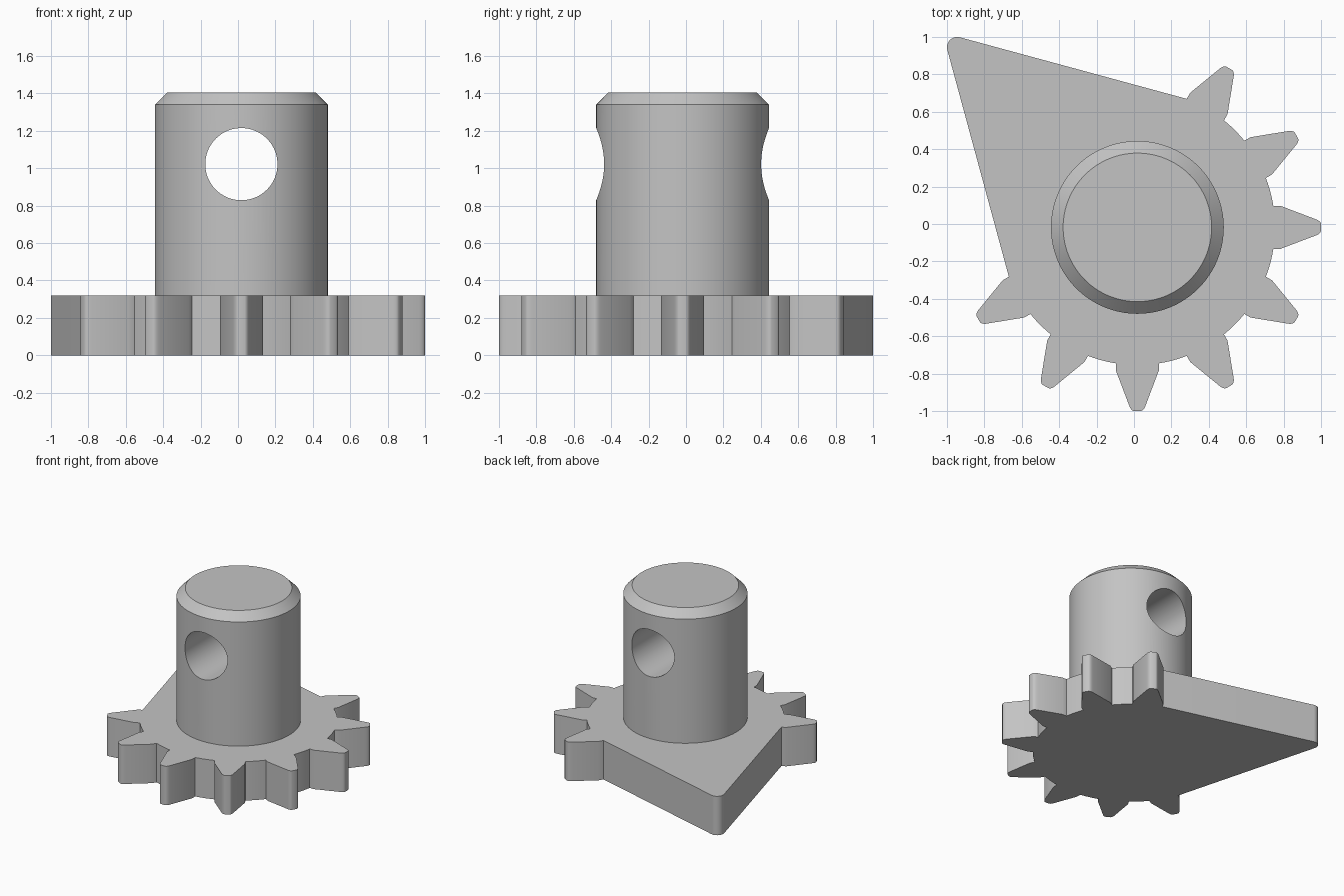
import bpy, bmesh, math
from mathutils import Vector, Matrix

if "Cube" in bpy.data.objects:
    bpy.data.objects.remove(bpy.data.objects["Cube"])

CX, CY = 0.018, -0.018          # shared axis of gear and shaft
PLATE_TOP, SHAFT_TOP = 0.32, 1.405
ROOT_R, SHAFT_R, CHAMFER = 0.736, 0.462, 0.065

grey = bpy.data.materials.new("plain_grey")
grey.diffuse_color = (0.55, 0.55, 0.55, 1)
grey.use_nodes = True
grey.node_tree.nodes["Principled BSDF"].inputs["Base Color"].default_value = grey.diffuse_color


def make_object(name, bm):
    bmesh.ops.recalc_face_normals(bm, faces=bm.faces)
    mesh = bpy.data.meshes.new(name)
    bm.to_mesh(mesh)
    bm.free()
    mesh.materials.append(grey)
    obj = bpy.data.objects.new(name, mesh)
    bpy.context.collection.objects.link(obj)
    return obj


def activate(obj):
    bpy.ops.object.select_all(action='DESELECT')
    obj.select_set(True)
    bpy.context.view_layer.objects.active = obj


def polar(r, deg):
    a = math.radians(deg)
    return Vector((r * math.cos(a), r * math.sin(a)))


def half_tooth():
    """Upper half of a tooth pointing along +x, from root to rounded tip."""
    p0, p1, p2 = Vector((0.947, 0.046)), Vector((0.980, 0.035)), Vector((0.982, 0.018))
    pts = [Vector((0.727, 0.115)), Vector((0.765, 0.115))]
    for i in range(6):
        t = i / 5
        pts.append(p0 * (1 - t) ** 2 + p1 * 2 * t * (1 - t) + p2 * t * t)
    return pts


# Gear plate: eight teeth, then a pointed arm tangent to the root circle
half = half_tooth()
tooth = [Vector((p.x, -p.y)) for p in half] + half[::-1]
outline = []
for deg in range(-150, 61, 30):
    turn = Matrix.Rotation(math.radians(deg), 2)
    outline += [turn @ p for p in tooth]
    if deg < 60:
        outline += [polar(ROOT_R, deg + 9 + 12 * i / 6) for i in range(1, 6)]
arm_centre, arm_r = Vector((-0.963, 0.963)), 0.055
outline += [arm_centre + polar(arm_r, 75 + 10 * i) for i in range(13)]

bm = bmesh.new()
face = bm.faces.new([bm.verts.new((p.x + CX, p.y + CY, 0)) for p in outline])
top = bmesh.ops.extrude_face_region(bm, geom=[face])
bmesh.ops.translate(bm, vec=(0, 0, PLATE_TOP),
                    verts=[v for v in top["geom"] if isinstance(v, bmesh.types.BMVert)])
gear = make_object("gear_plate", bm)

# Shaft with chamfered top
bm = bmesh.new()
N = 128
rings = []
for r, z in ((SHAFT_R, PLATE_TOP - 0.01), (SHAFT_R, SHAFT_TOP - CHAMFER),
             (SHAFT_R - CHAMFER, SHAFT_TOP)):
    rings.append([bm.verts.new((CX + p.x, CY + p.y, z))
                  for p in (polar(r, 360 * i / N) for i in range(N))])
for low, high in zip(rings, rings[1:]):
    for i in range(N):
        j = (i + 1) % N
        bm.faces.new((low[i], low[j], high[j], high[i]))
bm.faces.new(rings[0][::-1])
bm.faces.new(rings[-1])
shaft = make_object("shaft", bm)

# Cross hole through the shaft, front to back
bm = bmesh.new()
bmesh.ops.create_cone(bm, cap_ends=True, segments=96, radius1=0.193, radius2=0.193, depth=2,
                      matrix=Matrix.Translation((CX, CY, 1.022)) @ Matrix.Rotation(math.pi / 2, 4, 'X'))
cutter = make_object("hole_cutter", bm)
cutter.hide_render = True
cut = shaft.modifiers.new("cross_hole", 'BOOLEAN')
cut.operation, cut.solver, cut.object = 'DIFFERENCE', 'EXACT', cutter
activate(shaft)
bpy.ops.object.modifier_apply(modifier=cut.name)
bpy.data.objects.remove(cutter)

for obj in (gear, shaft):
    activate(obj)
    bpy.ops.object.shade_smooth_by_angle(angle=math.radians(25))
